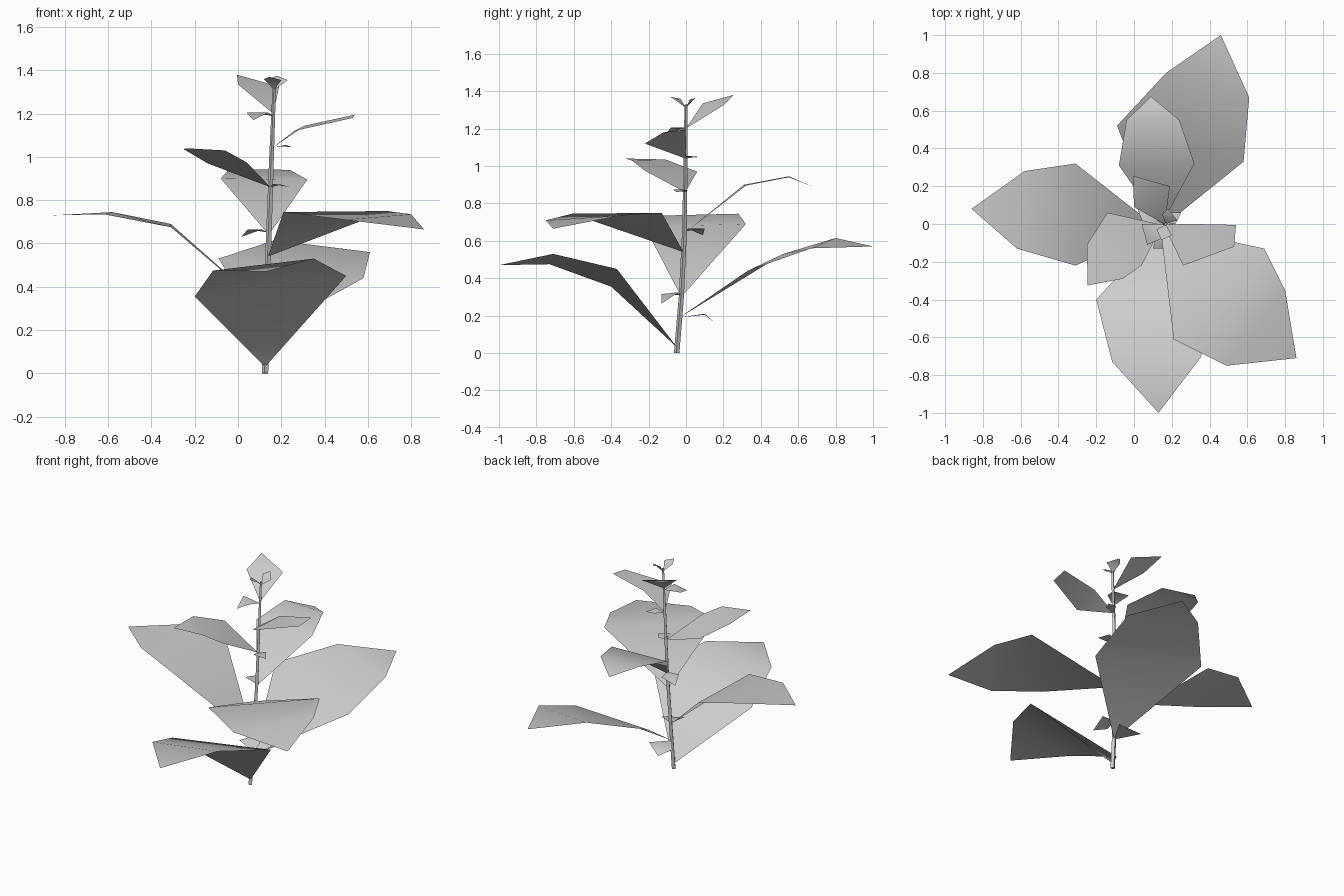
import bpy, bmesh
from mathutils import Vector

if "Cube" in bpy.data.objects:
    bpy.data.objects.remove(bpy.data.objects["Cube"])

# Stem centre line: x, y, z, radius
STEM = [(.125, -.05, 0, .015), (.13, -.025, .3, .014), (.143, -.008, .65, .013),
        (.155, -.003, 1.0, .011), (.168, 0, 1.33, .008)]


def stem_at(z):
    """Point on the stem centre line at height z."""
    for a, b in zip(STEM, STEM[1:]):
        if z <= b[2]:
            return Vector(a[:3]).lerp(Vector(b[:3]), (z - a[2]) / (b[2] - a[2]))
    return Vector(STEM[-1][:3])


def leaf(name, z, left, tip, right):
    """Blade growing off the stem at z, folded across each left/right pair."""
    bm = bmesh.new()
    base = bm.verts.new(stem_at(z))
    ls = [bm.verts.new(p) for p in left]
    rs = [bm.verts.new(p) for p in right]
    end = bm.verts.new(tip)
    bm.faces.new((base, rs[0], ls[0]))
    for i in range(len(rs) - 1):
        if i + 1 < len(ls):
            bm.faces.new((ls[i], rs[i], rs[i + 1], ls[i + 1]))
        else:
            bm.faces.new((ls[-1], rs[i], rs[i + 1]))
    bm.faces.new((ls[-1], rs[-1], end))
    # upper side faces the sky
    bm.normal_update()
    for f in bm.faces:
        if f.normal.z < 0:
            f.normal_flip()
        f.smooth = True
    me = bpy.data.meshes.new(name)
    bm.to_mesh(me)
    bm.free()
    bpy.context.collection.objects.link(bpy.data.objects.new(name, me))


# Stem: tapered square tube
cu = bpy.data.curves.new("stem", 'CURVE')
cu.dimensions = '3D'
cu.bevel_depth = 1
cu.bevel_resolution = 0
cu.use_fill_caps = True
sp = cu.splines.new('POLY')
sp.points.add(len(STEM) - 1)
for p, (x, y, z, r) in zip(sp.points, STEM):
    p.co = (x, y, z, 1)
    p.radius = r
sp.use_smooth = False
bpy.context.collection.objects.link(bpy.data.objects.new("stem", cu))

# Large leaves, from the bottom up
leaf("leaf_front_low", .03, [(.5, -.37, .45), (.35, -.71, .53)], (.13, -1, .47),
     [(-.2, -.4, .355), (-.115, -.73, .475)])
leaf("leaf_back_low", .19, [(-.09, .52, .53), (.17, .8, .615)], (.46, 1, .57),
     [(.58, .33, .44), (.61, .67, .56)])
leaf("leaf_left_low", .3, [(-.31, -.22, .675), (-.62, -.13, .735)], (-.86, .08, .73),
     [(-.31, .32, .69), (-.58, .28, .745)])
leaf("leaf_right_mid", .54, [(.69, -.13, .75), (.8, -.35, .735)], (.86, -.71, .665),
     [(.21, -.61, .745), (.49, -.75, .71)])
leaf("leaf_back_mid", .64, [(-.08, .31, .9), (-.04, .55, .945)], (.09, .675, .89),
     [(.32, .32, .895), (.24, .55, .94)])
leaf("leaf_left_high", .86, [(-.14, .06, .97), (-.25, -.11, 1.035)], (-.245, -.325, 1.04),
     [(.04, -.22, .975), (-.06, -.29, 1.03)])
leaf("leaf_right_high", 1.04, [(.31, 0, 1.145)], (.54, -.005, 1.195),
     [(.26, -.22, 1.12), (.53, -.12, 1.18)])
leaf("leaf_back_high", 1.2, [(0, .09, 1.335)], (-.005, .255, 1.38), [(.19, .2, 1.325)])

# Small diamond leaflets along the stem
leaf("leaflet_1", .19, [(.2, .1, .21)], (.1, .15, .165), [(.03, .1, .205)])
leaf("leaflet_2", .31, [(.21, -.04, .325)], (.21, -.13, .265), [(.1, -.13, .315)])
leaf("leaflet_3", .65, [(.045, .01, .665)], (.015, .09, .63), [(.11, .1, .665)])
leaf("leaflet_4", .86, [(.2, .01, .872)], (.24, -.05, .86), [(.16, -.07, .875)])
leaf("leaflet_5", 1.04, [(.22, 0, 1.055)], (.25, .06, 1.045), [(.19, .06, 1.05)])
leaf("leaflet_6", 1.19, [(.04, 0, 1.205)], (.07, -.11, 1.17), [(.14, -.08, 1.205)])

# Top pair of buds
leaf("bud_front", 1.31, [(.12, -.03, 1.36)], (.145, -.085, 1.37), [(.2, -.06, 1.355)])
leaf("bud_back", 1.31, [(.15, .05, 1.365)], (.18, .08, 1.375), [(.23, .02, 1.355)])
